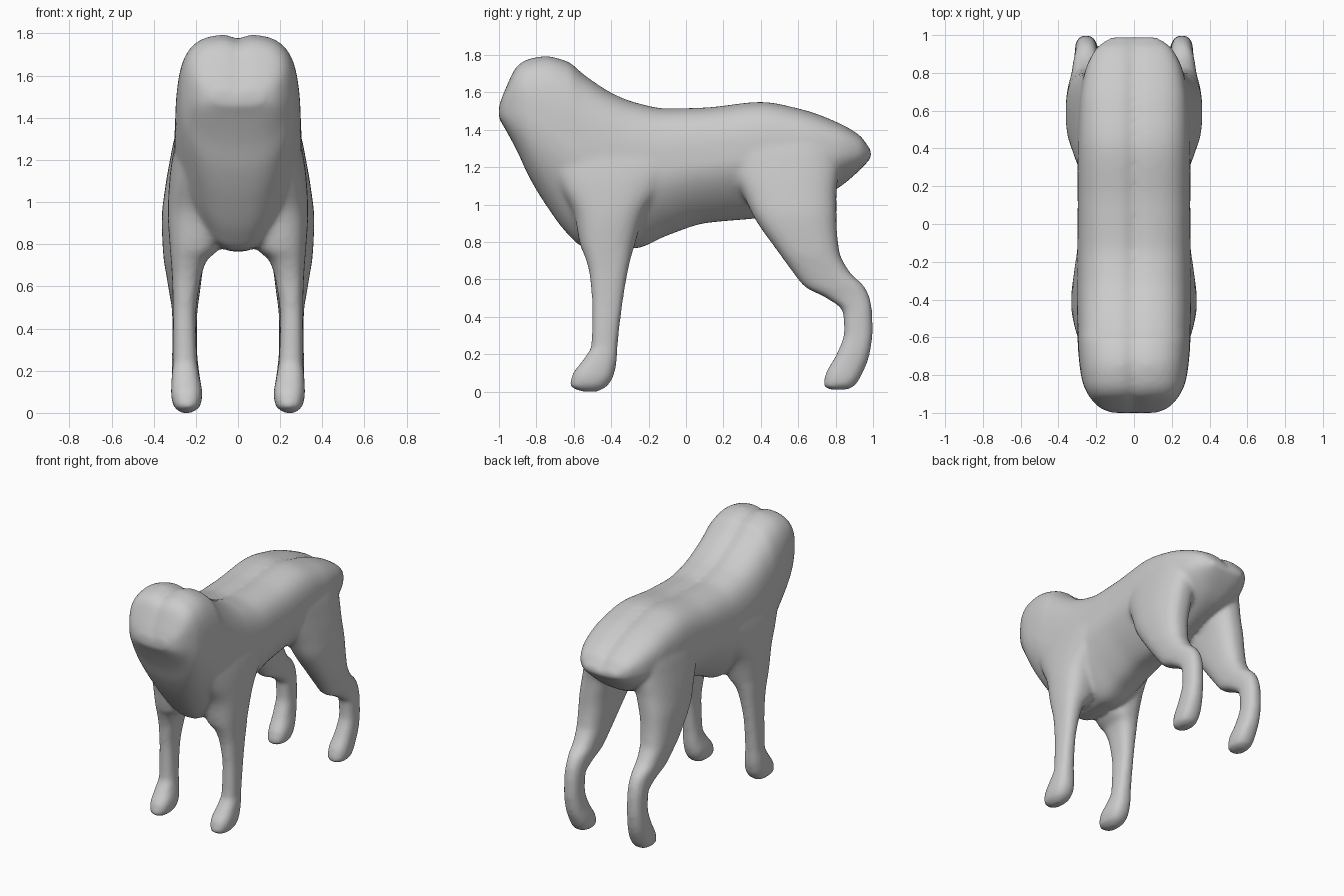
import bpy
import bmesh
from math import cos, sin, pi, exp

cube = bpy.data.objects.get("Cube")
if cube:
    bpy.data.objects.remove(cube)

grey = bpy.data.materials.new("plain light grey")
grey.use_nodes = True
colour = (0.6, 0.6, 0.6, 1)
grey.diffuse_color = colour
grey.node_tree.nodes["Principled BSDF"].inputs["Base Color"].default_value = colour


def interpolate(keys, steps):
    """Smooth monotone curve through rows of (position, value, value, ...)."""
    rows = []
    n = len(keys)

    def slope(i, c):
        if i == 0 or i == n - 1:
            j = max(i, 1)
            return (keys[j][c] - keys[j - 1][c]) / (keys[j][0] - keys[j - 1][0])
        a = (keys[i][c] - keys[i - 1][c]) / (keys[i][0] - keys[i - 1][0])
        b = (keys[i + 1][c] - keys[i][c]) / (keys[i + 1][0] - keys[i][0])
        return 2 * a * b / (a + b) if a * b > 0 else 0

    for i in range(n - 1):
        p, q = keys[i], keys[i + 1]
        h = q[0] - p[0]
        for s in range(steps):
            t = s / steps
            row = [p[0] + h * t]
            for c in range(1, len(p)):
                d = q[c] - p[c]
                m0, m1 = slope(i, c) * h, slope(i + 1, c) * h
                row.append(p[c] + t * m0 + t * t * (3 * d - 2 * m0 - m1)
                           + t ** 3 * (m0 + m1 - 2 * d))
            rows.append(row)
    rows.append(list(keys[-1]))
    return rows


def loft(bm, rings):
    loops = [[bm.verts.new(p) for p in ring] for ring in rings]
    for a, b in zip(loops, loops[1:]):
        for i in range(len(a)):
            j = (i + 1) % len(a)
            bm.faces.new((a[i], a[j], b[j], b[i]))
    bm.faces.new(loops[0])
    bm.faces.new(loops[-1])


def power(v, e):
    return abs(v) ** e * (1 if v > 0 else -1)


def torso_ring(row, count=96):
    y, low, high, width, taper = row
    mid, half = (low + high) / 2, (high - low) / 2
    ring = []
    for k in range(count):
        a = 2 * pi * k / count
        e = 0.6 if k < count / 2 else 0.7
        x, v = power(cos(a), e) * width, power(sin(a), e)
        x *= 1 - (1 - taper) * max(0, -v) ** 1.5
        # Shallow furrow along the spine
        groove = 0.02 * exp(-(x / 0.035) ** 2) * max(0, v)
        ring.append((x, y, mid + half * v - groove))
    return ring


def leg_ring(row, side, count=32):
    z, front, rear, inner, outer = row
    ring = []
    for k in range(count):
        a = 2 * pi * k / count
        x = (inner + outer) / 2 + (outer - inner) / 2 * power(cos(a), 0.8)
        y = (front + rear) / 2 + (rear - front) / 2 * power(sin(a), 0.8)
        ring.append((side * x, y, z))
    return ring


# y, underside, top, half width, underside taper
torso = [
    (-1.0, 1.46, 1.53, .12, 1),
    (-.97, 1.41, 1.61, .185, 1),
    (-.9, 1.28, 1.745, .245, .9),
    (-.84, 1.15, 1.78, .272, .8),
    (-.75, 1.0, 1.795, .288, .7),
    (-.63, .84, 1.765, .298, .6),
    (-.55, .775, 1.70, .3, .55),
    (-.4, .765, 1.60, .303, .5),
    (-.28, .765, 1.55, .303, .5),
    (-.1, .835, 1.515, .3, .5),
    (.1, .9, 1.52, .298, .5),
    (.4, .93, 1.55, .3, .4),
    (.62, 1.0, 1.51, .292, .4),
    (.8, 1.08, 1.445, .262, .55),
    (.93, 1.185, 1.37, .2, .8),
    (.99, 1.25, 1.29, .12, 1),
]
# z, front edge, rear edge, inner edge, outer edge
front_leg = [
    (0.0, -.56, -.47, .22, .27),
    (.03, -.62, -.42, .18, .305),
    (.09, -.608, -.385, .168, .318),
    (.17, -.55, -.37, .182, .315),
    (.25, -.505, -.365, .194, .308),
    (.45, -.502, -.342, .2, .308),
    (.62, -.515, -.315, .18, .312),
    (.72, -.54, -.293, .15, .318),
    (.78, -.565, -.275, .09, .323),
    (.95, -.6, -.22, .06, .333),
    (1.1, -.68, -.1, .06, .326),
    (1.25, -.74, .05, .08, .304),
    (1.4, -.6, -.1, .1, .25),
]
hind_leg = [
    (.01, .77, .86, .22, .27),
    (.03, .735, .9, .18, .305),
    (.09, .745, .94, .17, .315),
    (.2, .805, .982, .185, .315),
    (.32, .845, .998, .195, .312),
    (.43, .838, .995, .195, .312),
    (.5, .75, .983, .19, .315),
    (.56, .635, .955, .182, .325),
    (.64, .57, .875, .172, .338),
    (.75, .49, .82, .155, .355),
    (.92, .37, .805, .125, .362),
    (1.06, .3, .805, .09, .347),
    (1.2, .22, .82, .06, .323),
    (1.32, .18, .82, .08, .297),
    (1.45, .3, .72, .08, .23),
]

bm = bmesh.new()
loft(bm, [torso_ring(r) for r in interpolate(torso, 6)])
for side in (-1, 1):
    for leg in (front_leg, hind_leg):
        loft(bm, [leg_ring(r, side) for r in interpolate(leg, 5)])
bmesh.ops.recalc_face_normals(bm, faces=bm.faces)
mesh = bpy.data.meshes.new("dog_body")
bm.to_mesh(mesh)
bm.free()
mesh.materials.append(grey)
dog = bpy.data.objects.new("dog_body", mesh)
bpy.context.collection.objects.link(dog)

# Fuse the torso and legs into one skin and soften the joins
fuse = dog.modifiers.new("fuse", 'REMESH')
fuse.mode = 'VOXEL'
fuse.voxel_size = 0.014
fuse.use_smooth_shade = True
soften = dog.modifiers.new("soften", 'SMOOTH')
soften.factor = 0.5
soften.iterations = 10
